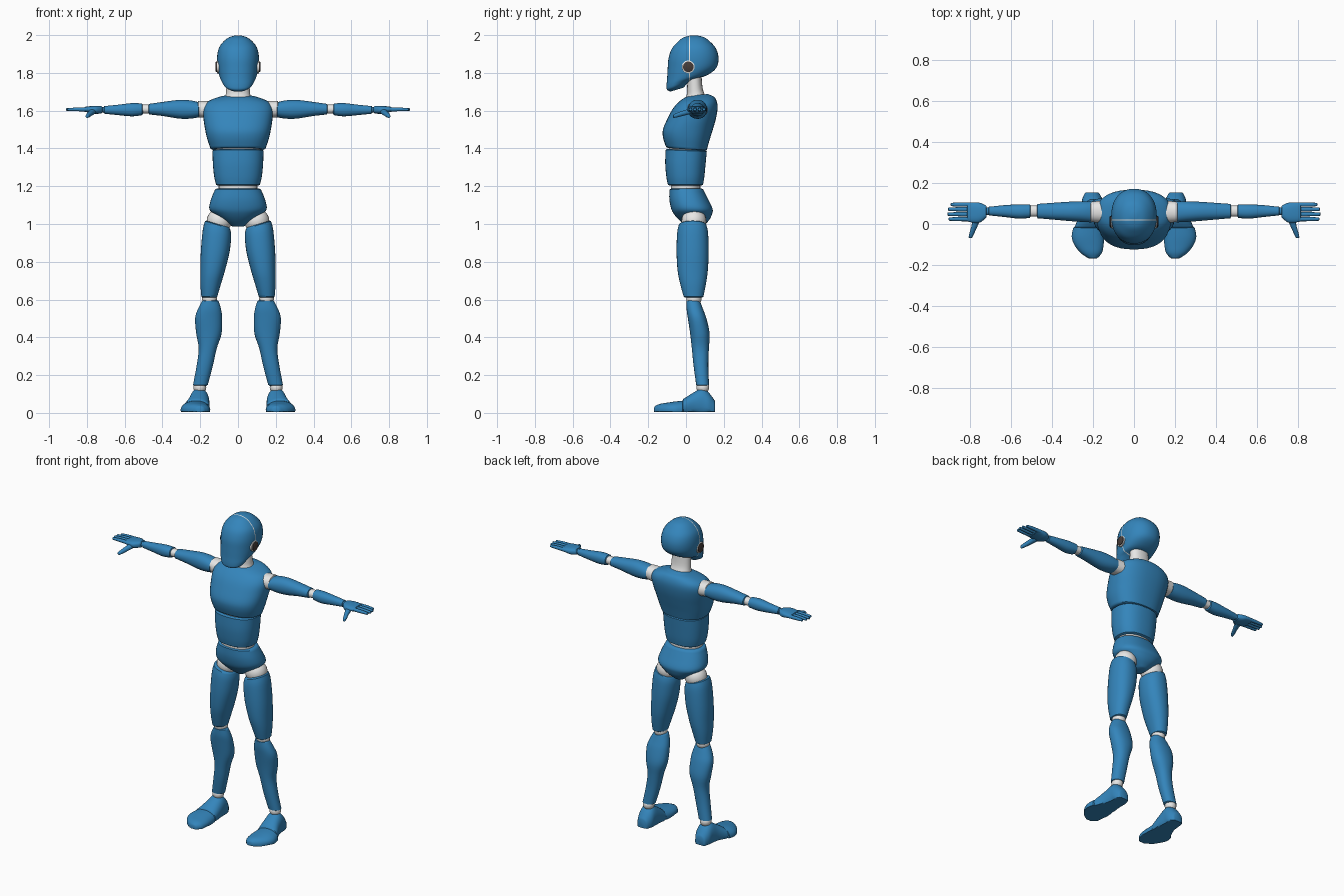
import bpy, bmesh, math
from mathutils import Vector


def material(name, rgb):
    m = bpy.data.materials.new(name)
    m.diffuse_color = (*rgb, 1)
    return m


BLUE = material("blue_shell", (0.034, 0.235, 0.5))
WHITE = material("white_joint", (0.8, 0.8, 0.79))
DARK = material("dark_ear", (0.06, 0.045, 0.04))

AXES = {"z": lambda u, v, t: (u, v, t),
        "x": lambda u, v, t: (t, u, v),
        "y": lambda u, v, t: (u, t, v)}


def catmull(a, b, c, d, s):
    return [0.5 * (2 * q + (r - p) * s + (2 * p - 5 * q + 4 * r - w) * s * s
                   + (3 * q - p - 3 * r + w) * s ** 3) for p, q, r, w in zip(a, b, c, d)]


def loft(name, axis, secs, mat=BLUE, power=2.2, sides=32, steps=4, edge=0.008,
         mirror=False, floor=None):
    """Skin oval rings (t, u0, u1, v0, v1, tilt_u, tilt_v) along an axis."""
    secs = [list(s) + [0] * (7 - len(s)) for s in secs]
    rows = []
    for i in range(len(secs) - 1):
        a, d = secs[max(i - 1, 0)], secs[min(i + 2, len(secs) - 1)]
        rows += [catmull(a, secs[i], secs[i + 1], d, k / steps) for k in range(steps)]
    rows.append(secs[-1])
    # rounded rims at both ends
    if edge:
        way = math.copysign(edge, secs[-1][0] - secs[0][0])

        def rim(r, dt):
            s = min(edge, 0.3 * (r[2] - r[1]), 0.3 * (r[4] - r[3]))
            return [r[0] + dt, r[1] + s, r[2] - s, r[3] + s, r[4] - s, r[5], r[6]]
        rows = [rim(rows[0], -way * 0.6)] + rows + [rim(rows[-1], way * 0.6)]
    bm = bmesh.new()
    rings = []
    for t, u0, u1, v0, v1, tu, tv in rows:
        ring = []
        for k in range(sides):
            ang = 2 * math.pi * k / sides
            c, s = math.cos(ang), math.sin(ang)
            du = math.copysign(abs(c) ** (2 / power), c) * (u1 - u0) / 2
            dv = math.copysign(abs(s) ** (2 / power), s) * (v1 - v0) / 2
            co = list(AXES[axis]((u0 + u1) / 2 + du, (v0 + v1) / 2 + dv, t + tu * du + tv * dv))
            if floor is not None:
                co[2] = max(co[2], floor)
            ring.append(bm.verts.new(co))
        rings.append(ring)
    for r, q in zip(rings, rings[1:]):
        for k in range(sides):
            j = (k + 1) % sides
            bm.faces.new((r[k], r[j], q[j], q[k]))
    bm.faces.new(rings[0][::-1])
    bm.faces.new(rings[-1])
    bmesh.ops.recalc_face_normals(bm, faces=bm.faces[:])
    return finish(name, bm, [mat], mirror)


def finish(name, bm, mats, mirror=False):
    me = bpy.data.meshes.new(name)
    bm.to_mesh(me)
    bm.free()
    for m in mats:
        me.materials.append(m)
    ob = bpy.data.objects.new(name, me)
    bpy.context.collection.objects.link(ob)
    bpy.ops.object.select_all(action="DESELECT")
    ob.select_set(True)
    bpy.context.view_layer.objects.active = ob
    bpy.ops.object.shade_smooth_by_angle(angle=math.radians(42))
    if mirror:
        ob.modifiers.new("mirror", "MIRROR")
    return ob


def ball(name, centre, r):
    bm = bmesh.new()
    bmesh.ops.create_uvsphere(bm, u_segments=24, v_segments=14, radius=r)
    bmesh.ops.translate(bm, vec=Vector(centre), verts=bm.verts[:])
    finish(name, bm, [WHITE], True)


def sym(rows):
    """Rows (t, half_width, v0, v1, tilt) made symmetric about x = 0."""
    return [(r[0], -r[1], r[1], r[2], r[3], 0, r[4] if len(r) > 4 else 0) for r in rows]


# Head, with a thin white seam between the face and the back shell
head = loft("head", "z", sym([
    (1.712, .040, -.083, -.010, .30), (1.727, .068, -.101, .005, .30),
    (1.752, .084, -.103, .045, .22), (1.778, .097, -.100, .105, .06),
    (1.825, .108, -.097, .160), (1.88, .111, -.092, .172), (1.93, .102, -.074, .158),
    (1.965, .078, -.043, .128), (1.988, .048, -.012, .097), (1.999, .012, .030, .056)]),
    sides=40, edge=0)
bm = bmesh.new()
bm.from_mesh(head.data)
for y in (.0165, .0215):
    bmesh.ops.bisect_plane(bm, geom=bm.verts[:] + bm.edges[:] + bm.faces[:],
                           plane_co=(0, y, 0), plane_no=(0, 1, 0))
for f in bm.faces:
    f.material_index = int(.0165 < f.calc_center_median().y < .0215)
bm.to_mesh(head.data)
bm.free()
head.data.materials.append(WHITE)

# Ears and neck
for name, x0, x1, r, mat in (("ear_ring", .09, .110, .034, WHITE), ("ear_disc", .09, .116, .028, DARK)):
    loft(name, "x", [(x, .012 - r, .012 + r, 1.832 - r, 1.832 + r) for x in (x0, x1)],
         mat, power=2, sides=24, steps=1, edge=.004, mirror=True)
loft("neck", "z", sym([(1.63, .08, -.02, .13), (1.68, .066, .003, .102),
                       (1.72, .062, .006, .088), (1.79, .06, .008, .082)]), WHITE)

# Torso
loft("chest", "z", sym([
    (1.40, .146, -.106, .110, -.08), (1.45, .163, -.121, .125, -.04), (1.50, .174, -.122, .142),
    (1.56, .183, -.097, .159), (1.61, .185, -.070, .167), (1.645, .165, -.040, .164),
    (1.668, .115, -.015, .15, .05), (1.678, .072, .000, .125, .1)]), power=2.4, sides=40)
loft("upper_waist_core", "z", sym([(1.36, .12, -.09, .09), (1.43, .12, -.09, .09)]), WHITE)
loft("abdomen", "z", sym([
    (1.208, .116, -.096, .090), (1.25, .126, -.104, .097), (1.32, .133, -.110, .104),
    (1.388, .135, -.108, .110, -.04)]), power=2.4, sides=40)
loft("lower_waist_core", "z", sym([(1.17, .102, -.08, .076), (1.23, .102, -.08, .076)]), WHITE)
loft("pelvis", "z", sym([
    (.992, .038, .000, .095), (1.02, .085, -.035, .122), (1.05, .125, -.062, .137),
    (1.08, .152, -.078, .141), (1.13, .143, -.088, .118), (1.182, .122, -.088, .092)]),
    power=2.3, sides=40)

# Legs
ball("hip_joint", (.1, .042, 1.015), .066)
loft("thigh", "z", [
    (.995, .042, .175, -.038, .108, .3), (.95, .036, .187, -.047, .117, .2),
    (.85, .045, .197, -.050, .120), (.75, .070, .199, -.044, .115),
    (.68, .091, .199, -.030, .105), (.615, .110, .194, -.012, .092)], mirror=True)
ball("knee_joint", (.15, .042, .605), .04)
loft("shin", "z", [
    (.592, .103, .190, .002, .074), (.55, .090, .212, .003, .090), (.50, .084, .227, .010, .108),
    (.42, .087, .221, .022, .125), (.34, .113, .208, .031, .121), (.25, .133, .219, .040, .118),
    (.148, .160, .238, .054, .122)], mirror=True)
ball("ankle_joint", (.202, .089, .135), .034)

# Feet, with a flat sole
loft("heel", "y", [
    (.15, .170, .240, -.02, .068), (.12, .154, .253, -.03, .108), (.085, .152, .257, -.03, .130),
    (.04, .150, .267, -.03, .108), (-.015, .150, .290, -.03, .073)],
    floor=.006, mirror=True)
loft("toe_cap", "y", [
    (-.018, .150, .296, -.03, .064), (-.06, .147, .304, -.03, .060), (-.10, .148, .292, -.02, .054),
    (-.14, .156, .262, -.02, .047), (-.164, .176, .228, -.01, .036)],
    floor=.006, mirror=True)

# Arms
loft("shoulder_joint", "x", [(.15, .005, .115, 1.56, 1.65), (.21, .010, .108, 1.565, 1.652)],
     WHITE, mirror=True)
loft("upper_arm", "x", [
    (.208, .008, .110, 1.565, 1.645), (.25, .010, .111, 1.558, 1.654), (.31, .014, .109, 1.558, 1.657),
    (.40, .022, .103, 1.572, 1.646), (.47, .028, .098, 1.580, 1.636)], mirror=True)
loft("elbow_joint", "x", [(.45, .036, .09, 1.584, 1.632), (.53, .036, .09, 1.584, 1.632)],
     WHITE, mirror=True)
loft("forearm", "x", [
    (.508, .030, .096, 1.576, 1.638), (.56, .026, .096, 1.570, 1.640), (.63, .034, .092, 1.576, 1.632),
    (.708, .042, .084, 1.584, 1.624)], mirror=True)
loft("wrist", "x", [(.69, .045, .08, 1.59, 1.62), (.74, .045, .08, 1.59, 1.62)], mirror=True)

# Hands
loft("palm", "x", [
    (.722, .030, .090, 1.586, 1.624), (.75, .008, .103, 1.583, 1.626), (.78, .006, .106, 1.588, 1.624),
    (.812, .012, .105, 1.594, 1.620)], power=2.6, edge=.006, mirror=True)
for i, (y, tip) in enumerate(((.024, .902), (.048, .908), (.072, .905), (.095, .892))):
    loft(f"finger_{i + 1}", "x", [
        (.79, y - .0105, y + .0105, 1.595, 1.617), (.85, y - .0105, y + .0105, 1.597, 1.617),
        (tip, y - .008, y + .008, 1.599, 1.613)], sides=14, edge=.005, mirror=True)
loft("thumb", "y", [
    (.03, .745, .785, 1.584, 1.614), (-.01, .763, .793, 1.574, 1.602),
    (-.045, .779, .803, 1.565, 1.589), (-.066, .789, .807, 1.562, 1.580)],
    sides=16, edge=.005, mirror=True)
